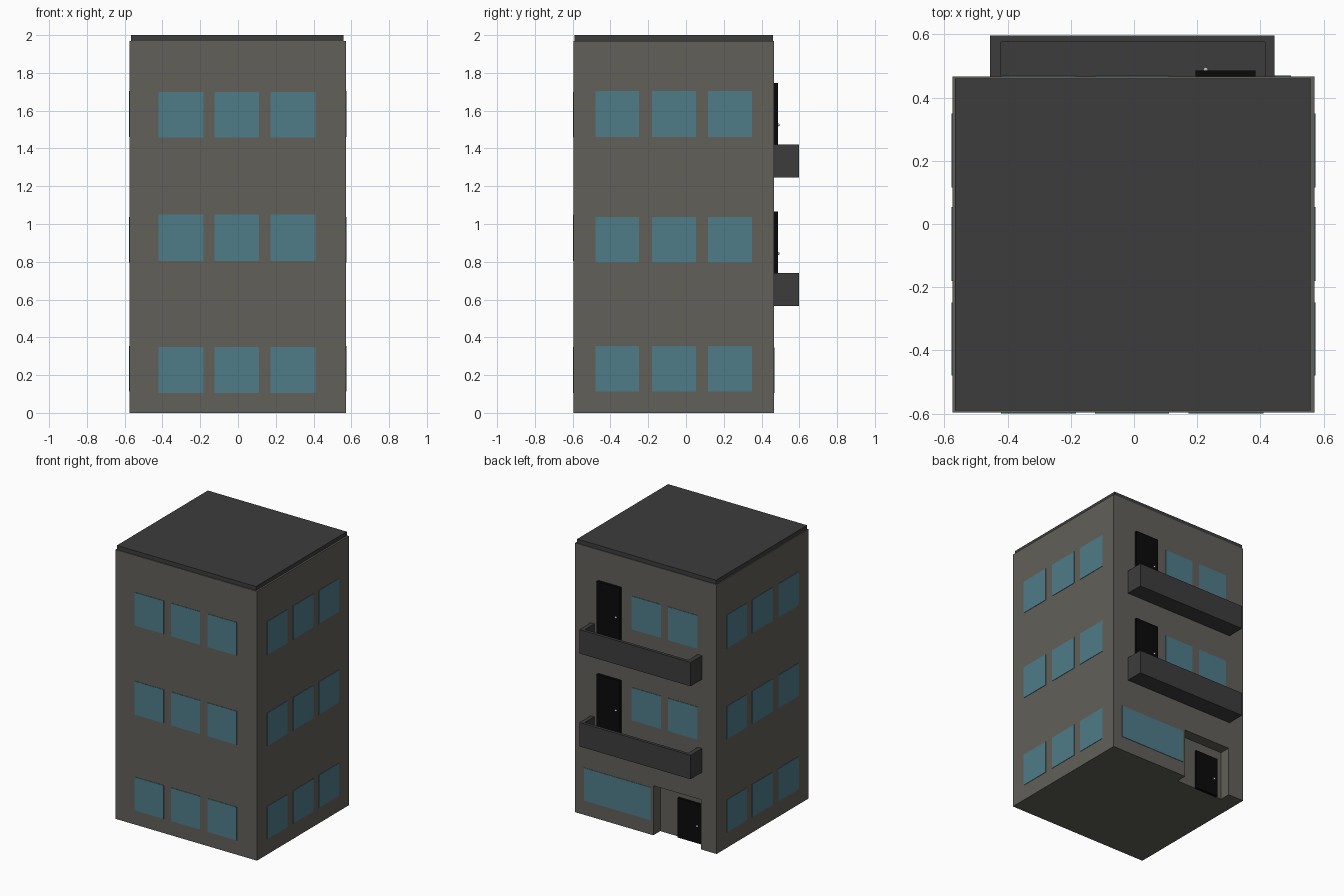
import bpy, bmesh
from mathutils import Matrix, Vector

if "Cube" in bpy.data.objects:
    bpy.data.objects.remove(bpy.data.objects["Cube"])


def material(name, rgb):
    m = bpy.data.materials.new(name)
    m.diffuse_color = (*rgb, 1)
    m.use_nodes = True
    m.node_tree.nodes["Principled BSDF"].inputs["Base Color"].default_value = m.diffuse_color
    return m


WALL = material("wall", (0.12, 0.115, 0.1))
DARK = material("dark_grey", (0.046, 0.046, 0.046))
GLASS = material("glass", (0.08, 0.2, 0.25))
BLACK = material("black", (0.003, 0.003, 0.003))
METAL = material("metal", (0.5, 0.5, 0.5))


def finish(name, bm, mat):
    me = bpy.data.meshes.new(name)
    bm.to_mesh(me)
    bm.free()
    ob = bpy.data.objects.new(name, me)
    bpy.context.collection.objects.link(ob)
    if mat:
        me.materials.append(mat)
    return ob


def box(name, x, y, z, mat=None):
    """Box from (min, max) ranges on each axis."""
    bm = bmesh.new()
    lo, hi = Vector((x[0], y[0], z[0])), Vector((x[1], y[1], z[1]))
    bmesh.ops.create_cube(bm, size=1, matrix=Matrix.Translation((lo + hi) / 2)
                          @ Matrix.Diagonal((*(hi - lo), 1)))
    return finish(name, bm, mat)


def knob(name, loc):
    bm = bmesh.new()
    bmesh.ops.create_uvsphere(bm, u_segments=12, v_segments=8, radius=0.008,
                              matrix=Matrix.Translation(loc))
    for f in bm.faces:
        f.smooth = True
    return finish(name, bm, METAL)


# Building extents
X0, X1, Y0, Y1, ZT = -0.574, 0.571, -0.596, 0.466, 1.97

# Main block with recessed entrance
body = box("building_body", (X0, X1), (Y0, Y1), (0, ZT), WALL)
cutter = box("entrance_cutter", (-0.446, -0.062), (0.386, 0.6), (-0.1, 0.363))
cutter.hide_render = True
cutter.hide_viewport = True
cut = body.modifiers.new("entrance", 'BOOLEAN')
cut.operation = 'DIFFERENCE'
cut.solver = 'EXACT'
cut.object = cutter

# Roof slab
box("roof", (-0.567, 0.558), (-0.59, 0.461), (ZT, 2.0), DARK)

# Windows: three per floor on the front and both sides
T = 0.003
front_x = [(-0.42, -0.183), (-0.124, 0.111), (0.173, 0.409)]
side_y = [(-0.48, -0.248), (-0.181, 0.054), (0.116, 0.35)]
front_z = [(0.105, 0.349), (0.805, 1.05), (1.457, 1.7)]
side_z = [(0.114, 0.353), (0.796, 1.036), (1.461, 1.705)]
for fl in range(3):
    for i in range(3):
        box(f"front_window_{fl}_{i}", front_x[i], (Y0 - T, Y0 + T), front_z[fl], GLASS)
        box(f"right_window_{fl}_{i}", (X1 - T, X1 + T), side_y[i], side_z[fl], GLASS)
        box(f"left_window_{fl}_{i}", (X0 - T, X0 + T), side_y[i], side_z[fl], GLASS)

# Back windows: wide one on the ground floor, two on each upper floor
box("back_window_wide", (-0.04, 0.497), (Y1 - T, Y1 + T), (0.105, 0.345), GLASS)
for fl in (1, 2):
    for i in (0, 1):
        box(f"back_window_{fl}_{i}", front_x[i], (Y1 - T, Y1 + T), side_z[fl], GLASS)


def balcony(name, z0):
    """Open tray: block whose top face is inset and pushed down."""
    bm = bmesh.new()
    bmesh.ops.create_cube(bm, size=1, matrix=Matrix.Translation((-0.005, 0.531, z0 + 0.0875))
                          @ Matrix.Diagonal((0.9, 0.132, 0.175, 1)))
    top = max(bm.faces, key=lambda f: f.calc_center_median().z)
    bmesh.ops.inset_region(bm, faces=[top], thickness=0.025)
    floor = bmesh.ops.extrude_face_region(bm, geom=[top])["geom"]
    bmesh.ops.delete(bm, geom=[top], context='FACES_ONLY')
    for v in (g for g in floor if isinstance(g, bmesh.types.BMVert)):
        v.co.z = z0 + 0.06
    # Shape the well so only the outer three sides have a rail
    for v in bm.verts:
        if abs(v.co.x + 0.005) < 0.44:
            v.co.x = 0.415 if v.co.x > 0 else -0.421
            v.co.y = 0.575 if v.co.y > 0.53 else 0.466
    bmesh.ops.recalc_face_normals(bm, faces=bm.faces)
    return finish(name, bm, DARK)


# Balconies with their doors
for n, (z0, door_top) in enumerate([(0.565, 1.066), (1.245, 1.747)], 1):
    balcony(f"balcony_{n}", z0)
    box(f"balcony_door_{n}", (0.195, 0.384), (Y1 - 0.01, 0.486), (z0 + 0.06, door_top), BLACK)
    knob(f"balcony_door_knob_{n}", (0.227, 0.488, door_top - 0.222))

# Entrance door inside the recess
box("entrance_door", (-0.402, -0.214), (0.38, 0.402), (0, 0.29), BLACK)
knob("entrance_door_knob", (-0.372, 0.404, 0.125))
